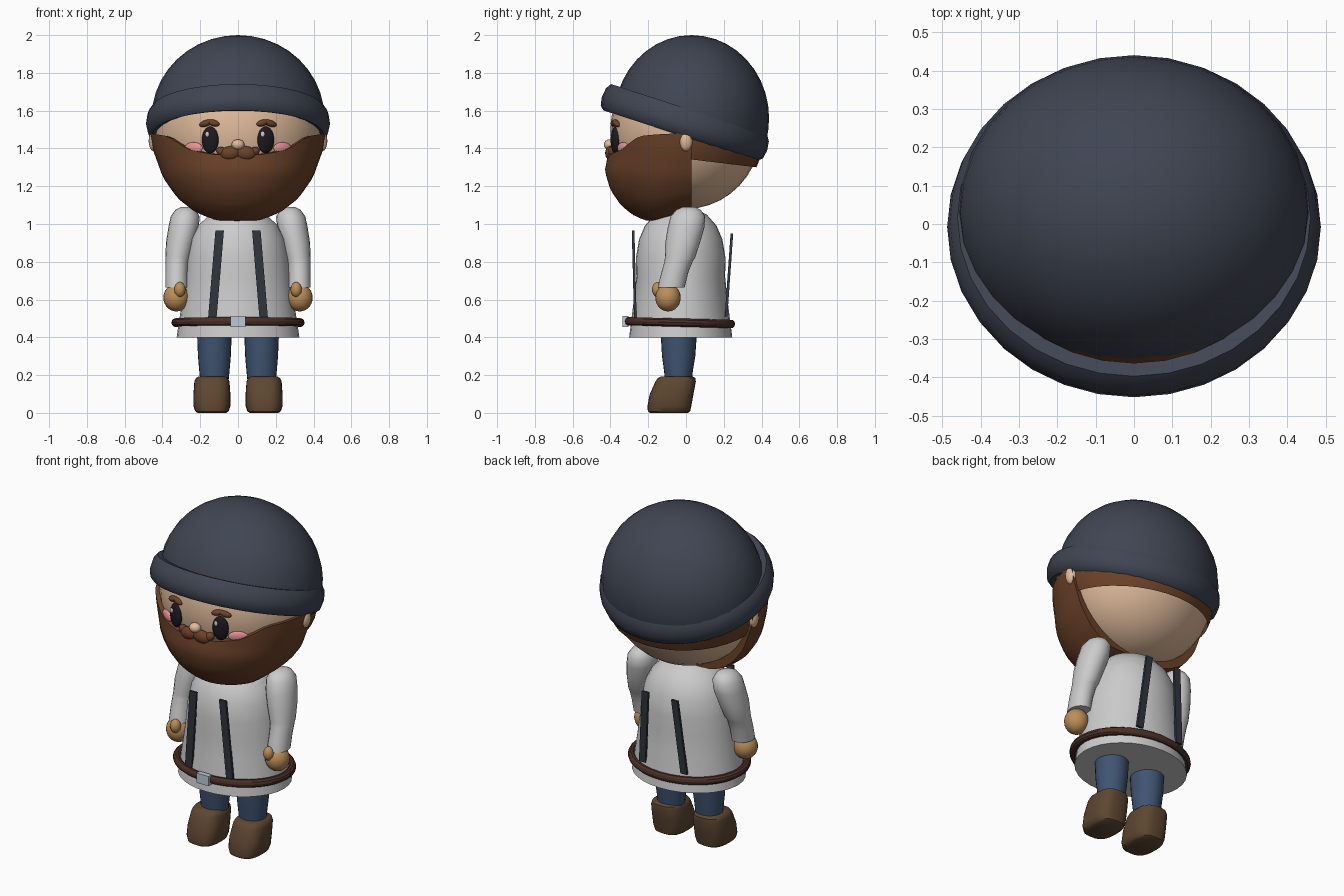
import bpy, bmesh
from math import sin, cos, pi, radians, copysign
from mathutils import Vector, Matrix

if "Cube" in bpy.data.objects:
    bpy.data.objects.remove(bpy.data.objects["Cube"])

COL = dict(hat=(.05, .06, .085), brown=(.15, .055, .022), skin=(.75, .5, .33), dark=(.012, .01, .015),
           pink=(.8, .3, .32), hand=(.5, .27, .1), blue=(.05, .09, .17), boot=(.11, .062, .03),
           belt=(.07, .03, .02), strap=(.03, .037, .05), metal=(.5, .58, .68), shine=(.9, .9, .9))
mats = {}
for k, c in COL.items():
    mats[k] = bpy.data.materials.new(k)
    mats[k].diffuse_color = (*c, 1)


def finish(name, bm, mat=None, angle=40):
    bmesh.ops.recalc_face_normals(bm, faces=bm.faces[:])
    me = bpy.data.meshes.new(name)
    bm.to_mesh(me)
    bm.free()
    ob = bpy.data.objects.new(name, me)
    bpy.context.collection.objects.link(ob)
    if mat:
        me.materials.append(mats[mat])
    bpy.ops.object.select_all(action='DESELECT')
    ob.select_set(True)
    bpy.context.view_layer.objects.active = ob
    bpy.ops.object.shade_smooth_by_angle(angle=radians(angle))
    return ob


def ball(name, loc, size, mat, cuts=(), roll=0, yaw=0, seg=24):
    """Ellipsoid, optionally trimmed by (point, normal) planes; the normal side is removed."""
    bm = bmesh.new()
    bmesh.ops.create_uvsphere(bm, u_segments=seg, v_segments=seg // 2 + 4, radius=1)
    m = (Matrix.Translation(loc) @ Matrix.Rotation(yaw, 4, 'Z') @ Matrix.Rotation(roll, 4, 'Y')
         @ Matrix.Diagonal((*size, 1)))
    bm.transform(m)
    for p, n in cuts:
        bmesh.ops.bisect_plane(bm, geom=bm.verts[:] + bm.edges[:] + bm.faces[:], plane_co=p,
                               plane_no=n, clear_outer=True)
    return finish(name, bm, mat)


def rings(name, rows, mat=None, e=2, seg=24, closed=False, matrix=None):
    """Loft of horizontal rings (cx, cy, z, rx, ry); e > 2 squares them off."""
    bm = bmesh.new()
    loops = []
    for cx, cy, z, rx, ry in rows:
        loop = []
        for i in range(seg):
            c, s = cos(2 * pi * i / seg), sin(2 * pi * i / seg)
            loop.append(bm.verts.new((cx + rx * copysign(abs(c) ** (2 / e), c),
                                      cy + ry * copysign(abs(s) ** (2 / e), s), z)))
        loops.append(loop)
    for a, b in zip(loops, loops[1:] + (loops[:1] if closed else [])):
        for i in range(seg):
            j = (i + 1) % seg
            bm.faces.new((a[i], a[j], b[j], b[i]))
    if not closed:
        bm.faces.new(loops[0])
        bm.faces.new(loops[-1])
    if matrix:
        bm.transform(matrix)
    return finish(name, bm, mat)


def bar(name, a, b, w, d, mat):
    """Thin strap from a to b."""
    a, b = Vector(a), Vector(b)
    bm = bmesh.new()
    bmesh.ops.create_cube(bm, size=1)
    for v in bm.verts:
        v.co = (a if v.co.z > 0 else b) + Vector((v.co.x * w, v.co.y * d, 0))
    return finish(name, bm, mat)


def interp(pts, x):
    for (x0, y0), (x1, y1) in zip(pts, pts[1:]):
        if x <= x1:
            return y0 + (y1 - y0) * (x - x0) / (x1 - x0)
    return pts[-1][1]


# head and hair
ball("head", (0, 0, 1.5), (.44, .4, .42), 'skin', seg=32)
ball("hair", (0, .005, 1.5), (.452, .415, .43), 'brown',
     [((0, 0, 1.345), (0, -.12, -1)), ((0, -.01, 0), (0, -1, 0))], seg=32)
ball("fringe", (0, 0, 1.5), (.445, .41, .43), 'brown', [((0, -.4, 1.60), (0, -.3, -1))], seg=32)

# knitted cap: dome and rolled brim, tilted backwards
tilt = radians(18)
up = Vector((0, sin(tilt), cos(tilt)))
ball("cap_dome", (0, .03, 1.56), (.458, .41, .44), 'hat', [((0, 0, 1.53), -up)], seg=32)
brim = [(.43, -.065), (.455, -.075), (.478, -.055), (.487, -.01), (.48, .04), (.46, .07), (.42, .065)]
rings("cap_brim", [(0, 0, z, r, r * .945) for r, z in brim], 'hat', seg=32, closed=True,
      matrix=Matrix.Translation((0, -.005, 1.54)) @ Matrix.Rotation(-tilt, 4, 'X'))

# beard: half bowl around the lower face
width = [(1.01, .0), (1.02, .18), (1.05, .25), (1.12, .33), (1.23, .40), (1.39, .452), (1.48, .465)]
depth = [(1.01, .15), (1.02, .22), (1.05, .285), (1.1, .345), (1.18, .40), (1.28, .43), (1.36, .415), (1.48, .41)]
top = [(0, 1.36), (.15, 1.37), (.27, 1.395), (.37, 1.465), (.46, 1.48)]
bm = bmesh.new()
N, M = 32, 14
grid = []
for i in range(N + 1):
    f = pi * i / N
    zt = interp(top, abs(.46 * cos(f)))
    col = []
    for j in range(M + 1):
        z = 1.012 + (zt - 1.012) * (j / M) ** 1.5
        y = .03 - (interp(depth, z) + .03) * sin(f) ** .9
        lift = .06 * max(0, (y + .17) / .2) * (1 - j / M)
        col.append(bm.verts.new((interp(width, z) * cos(f), y, z + lift)))
    grid.append(col)
for a, b in zip(grid, grid[1:]):
    for j in range(M):
        bm.faces.new((a[j], b[j], b[j + 1], a[j + 1]))
mid = bm.verts.new((0, .02, 1.4))
for e in [e for e in bm.edges if e.is_boundary]:
    bm.faces.new((*e.verts, mid))
bmesh.ops.remove_doubles(bm, verts=bm.verts[:], dist=.0005)
finish("beard", bm, 'brown', 50)

# face centre
ball("nose", (0, -.405, 1.42), (.034, .03, .028), 'skin', seg=16)

# torso, belt and buckle
body = [(.4, .325), (.5, .31), (.6, .295), (.72, .28), (.82, .268), (.92, .248), (.99, .212), (1.05, .15), (1.085, .06)]
rings("tunic", [(0, -.028, z, r, r * .84 + .012 * (z > .8)) for z, r in body], seg=32)
bpy.ops.mesh.primitive_torus_add(major_segments=32, minor_segments=10, major_radius=.33,
                                 minor_radius=.023, location=(0, -.033, .478), rotation=(radians(-1.5), 0, 0))
belt = bpy.context.object
belt.name = "belt"
belt.scale = (1, .83, 1)
belt.data.materials.append(mats['belt'])
bpy.ops.object.shade_smooth_by_angle()
bar("belt_buckle", (0, -.32, .514), (0, -.32, .456), .08, .03, 'metal')

# everything that comes in pairs
for s, side in ((-1, "right"), (1, "left")):
    ball("ear_" + side, (s * .445, .0, 1.44), (.028, .035, .055), 'skin', seg=16)
    ball("eye_" + side, (s * .147, -.374, 1.445), (.046, .022, .071), 'dark', yaw=s * .3)
    ball("eye_shine_" + side, (s * .147 - .016, -.395, 1.475), (.011, .006, .015), 'shine', seg=12)
    ball("brow_inner_" + side, (s * .13, -.378, 1.535), (.035, .02, .017), 'brown', roll=-s * .25, yaw=s * .3, seg=16)
    ball("brow_outer_" + side, (s * .17, -.366, 1.533), (.038, .02, .017), 'brown', roll=s * .3, yaw=s * .35, seg=16)
    ball("cheek_" + side, (s * .235, -.333, 1.402), (.055, .014, .031), 'pink', yaw=s * .55, seg=16)
    ball("moustache_inner_" + side, (s * .04, -.4, 1.375), (.055, .028, .037), 'brown', roll=s * .1, seg=16)
    ball("moustache_outer_" + side, (s * .083, -.39, 1.382), (.033, .024, .024), 'brown', roll=-s * .5, seg=16)

    # braces, front and back
    bar("front_brace_" + side, (s * .097, -.28, .965), (s * .137, -.268, .49), .045, .014, 'strap')
    bar("back_brace_" + side, (s * .097, .243, .95), (s * .137, .212, .51), .042, .014, 'strap')

    # sleeves, hands
    arm = [(.275, .015, 1.09, .03), (.277, .013, 1.075, .06), (.28, .01, 1.04, .085), (.288, .0, .98, .09),
           (.305, -.018, .9, .085), (.318, -.032, .82, .074), (.322, -.04, .8, .069),
           (.325, -.06, .74, .066), (.325, -.078, .665, .066)]
    rings("sleeve_" + side, [(s * x, y, z, r * .9, r * 1.08) for x, y, z, r in arm], seg=20)
    ball("hand_" + side, (s * .327, -.095, .61), (.068, .067, .073), 'hand', seg=20)
    ball("thumb_" + side, (s * .308, -.15, .653), (.03, .03, .04), 'hand', seg=14)

    # legs and boots
    rings("leg_" + side, [(s * .125, -.04, .18, .076, .072), (s * .125, -.04, .22, .08, .076),
                          (s * .125, -.039, .3, .087, .088), (s * .125, -.038, .45, .093, .098)], 'blue')
    boot = [(-.09, .004, .075, .1), (-.09, .012, .088, .112), (-.088, .04, .098, .116), (-.077, .1, .098, .116),
            (-.055, .17, .093, .107), (-.05, .188, .085, .1), (-.049, .197, .07, .083)]
    rings("boot_" + side, [(s * .138, y, z - .004, a, b) for y, z, a, b in boot], 'boot', e=2.8, seg=28)

for m in bpy.data.materials:
    if m.users and not m.is_grease_pencil:
        m.use_nodes = True
        m.node_tree.nodes["Principled BSDF"].inputs["Base Color"].default_value = m.diffuse_color
